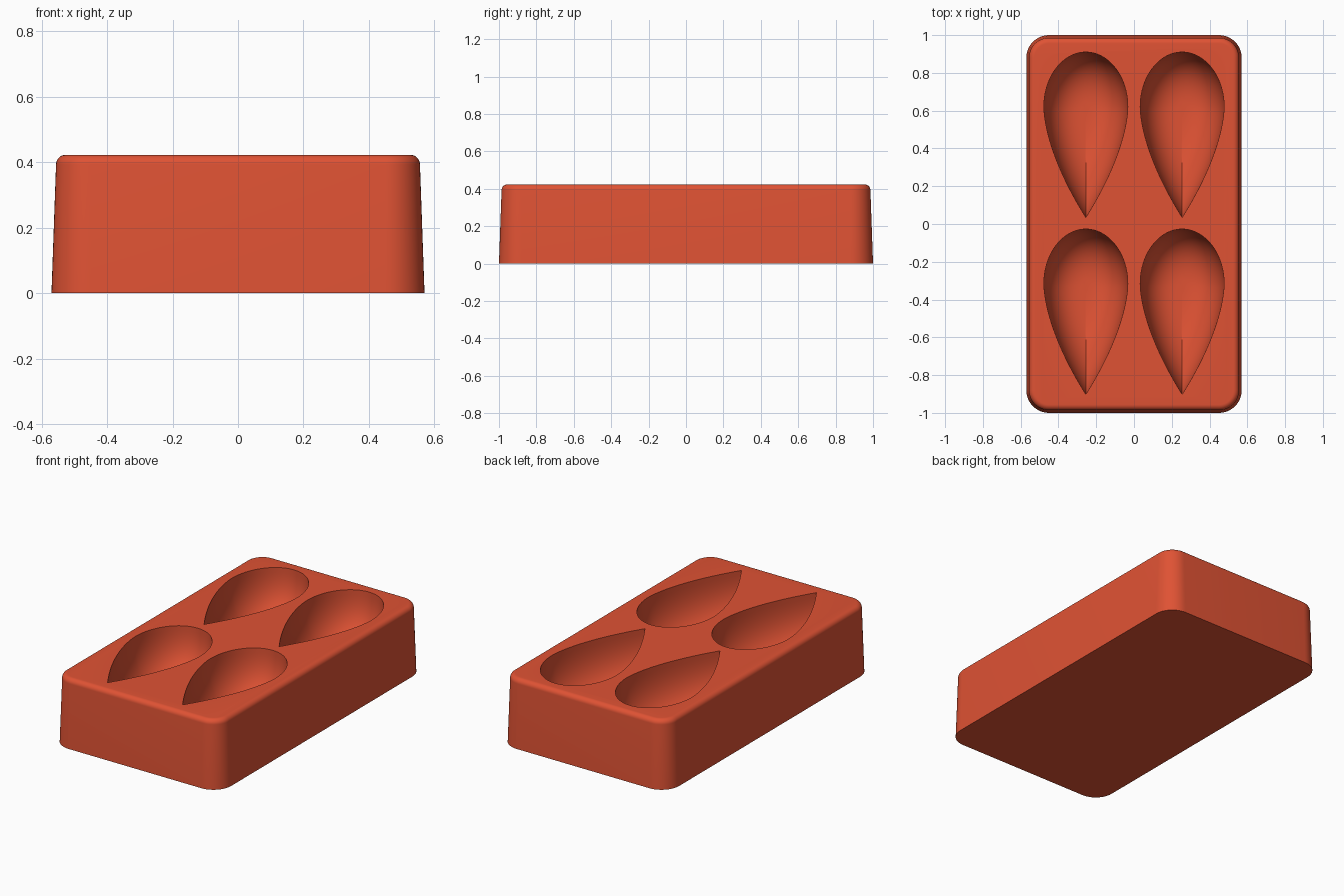
import bpy, bmesh, math

cube = bpy.data.objects.get("Cube")
if cube:
    bpy.data.objects.remove(cube, do_unlink=True)

TOP = 0.423     # height of the block
DEPTH = 0.30    # depth of each cavity
FULLNESS = 2.5  # 2 is an elliptical bowl, more gives steeper walls

mat = bpy.data.materials.new("terracotta red")
mat.use_nodes = True
colour = (0.74, 0.085, 0.034, 1)
mat.diffuse_color = colour
mat.node_tree.nodes["Principled BSDF"].inputs["Base Color"].default_value = colour


def rounded_rect(hx, hy, r, n=12):
    """Outline of a rounded rectangle, counterclockwise."""
    pts = []
    for k, (sx, sy) in enumerate([(1, 1), (-1, 1), (-1, -1), (1, -1)]):
        for i in range(n + 1):
            a = math.pi / 2 * (k + i / n)
            pts.append((sx * (hx - r) + r * math.cos(a), sy * (hy - r) + r * math.sin(a)))
    return pts


def teardrop(n=48):
    """Outline around the widest point, with the sharp tip towards -y."""
    half, nose, tail = 0.222, 0.29, 0.585
    arc = [(half * math.cos(math.pi * i / n), nose * math.sin(math.pi * i / n)) for i in range(n + 1)]
    left = [(-half * (1 - (i / n) ** 1.65), -tail * i / n) for i in range(1, n + 1)]
    right = [(-x, y) for x, y in reversed(left[:-1])]
    return arc + left + right


def loft(name, layers):
    """Closed solid through stacked outlines, given as (points, z)."""
    bm = bmesh.new()
    rings = [[bm.verts.new((x, y, z)) for x, y in pts] for pts, z in layers]
    for a, b in zip(rings, rings[1:]):
        for i in range(len(a)):
            j = (i + 1) % len(a)
            bm.faces.new((a[i], a[j], b[j], b[i]))
    bm.faces.new(rings[0][::-1])
    bm.faces.new(rings[-1])
    bmesh.ops.recalc_face_normals(bm, faces=bm.faces)
    mesh = bpy.data.meshes.new(name)
    bm.to_mesh(mesh)
    bm.free()
    mesh.materials.append(mat)
    obj = bpy.data.objects.new(name, mesh)
    bpy.context.collection.objects.link(obj)
    return obj


# Block: drafted sides and a rounded top edge
fillet = 0.03
layers = [(rounded_rect(0.57, 1.0, 0.12), 0)]
for i in range(9):
    a = math.pi / 2 * i / 8
    inset = 0.014 + fillet * (1 - math.cos(a))
    layers.append((rounded_rect(0.57 - inset, 1 - inset, 0.12 - inset), TOP - fillet + fillet * math.sin(a)))
block = loft("mould_block", layers)

# Cavity cutter: bowl of teardrops that grow from the floor to the rim
outline = teardrop()
steps = 28
bowl = []
for i in range(1, steps + 1):
    a = math.pi / 2 * i / steps
    s = math.sin(a) ** (2 / FULLNESS)
    z = TOP - DEPTH * max(0, 1 - s ** FULLNESS) ** (1 / FULLNESS)
    bowl.append(([(x * s, y * s) for x, y in outline], z))
bowl.append((outline, TOP + 0.05))

bpy.ops.object.select_all(action="DESELECT")
bpy.context.view_layer.objects.active = block
block.select_set(True)
for x in (-0.255, 0.255):
    for y in (0.62, -0.317):
        cutter = loft("cavity_cutter", bowl)
        cutter.location = (x, y, 0)
        cutter.hide_render = True
        mod = block.modifiers.new("cavity", "BOOLEAN")
        mod.operation = "DIFFERENCE"
        mod.solver = "EXACT"
        mod.object = cutter
        bpy.ops.object.modifier_apply(modifier=mod.name)
        bpy.data.objects.remove(cutter, do_unlink=True)

bpy.ops.object.shade_smooth_by_angle(angle=math.radians(30))
